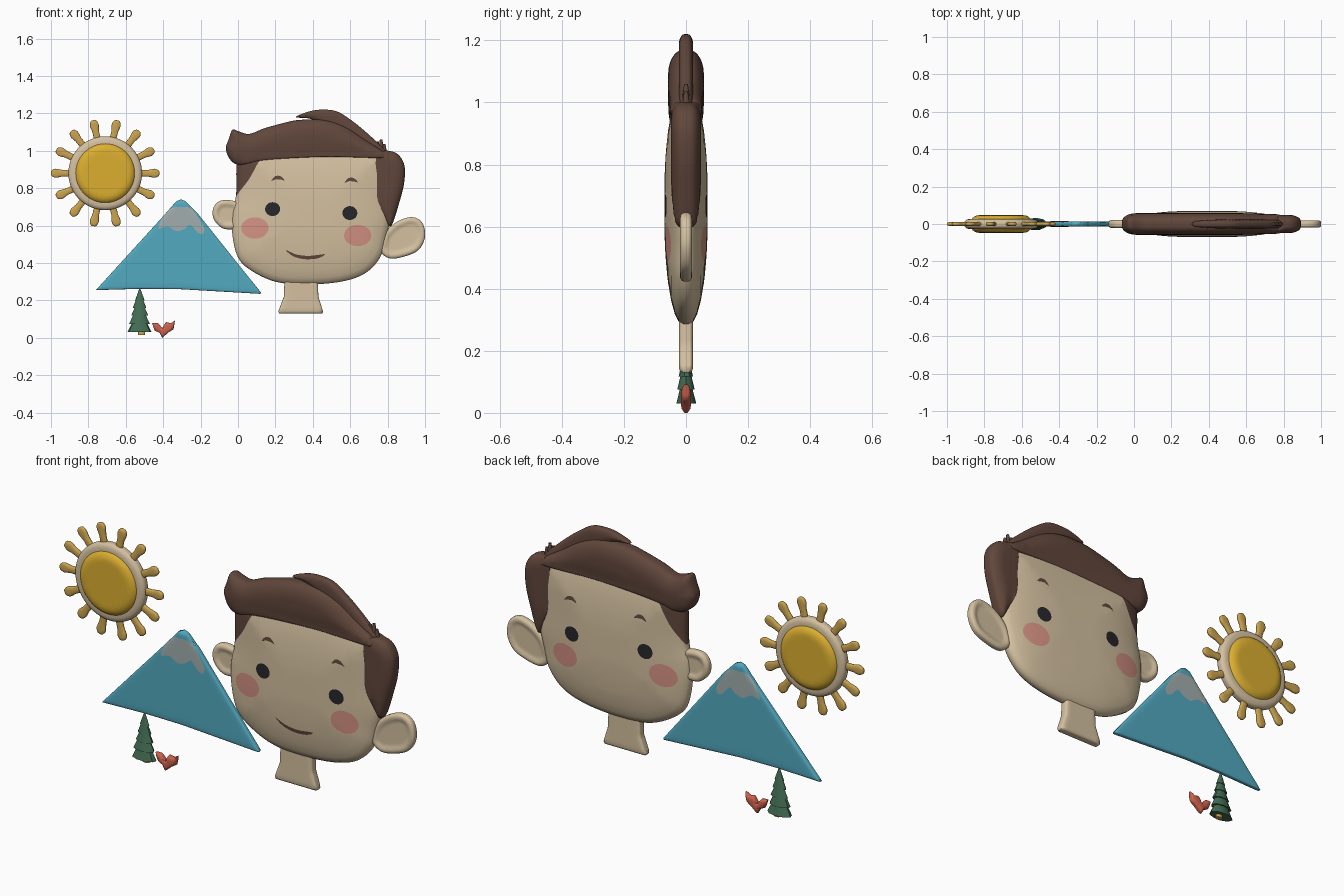
import bpy, bmesh, math
from mathutils import Vector, Matrix
from mathutils.geometry import delaunay_2d_cdt

if "Cube" in bpy.data.objects:
    bpy.data.objects.remove(bpy.data.objects["Cube"])


def material(name, rgb):
    m = bpy.data.materials.new(name)
    m.diffuse_color = (*rgb, 1)
    m.use_nodes = True
    m.node_tree.nodes["Principled BSDF"].inputs["Base Color"].default_value = m.diffuse_color
    return m


SKIN = material("skin_beige", (.66, .53, .35))
HAIR = material("hair_brown", (.118, .062, .044))
BLUE = material("mountain_blue", (.085, .40, .53))
SNOW = material("snow_grey", (.36, .42, .42))
SUN = material("sun_yellow", (.72, .43, .03))
RAY = material("ray_gold", (.60, .37, .08))
GREEN = material("tree_green", (.055, .15, .085))
RED = material("coral_red", (.62, .12, .075))
PINK = material("blush_pink", (.67, .29, .23))
BLACK = material("eye_black", (.02, .02, .025))


def clamp(v):
    return max(0.0, min(1.0, v))


def ellipse(cx, cz, rx, rz, n=32):
    return [(cx + rx * math.cos(i * math.tau / n), cz + rz * math.sin(i * math.tau / n)) for i in range(n)]


def outline(pts, step, smooth):
    """Closed outline in hundredths -> evenly divided curve or polygon."""
    p = [Vector(q) / 100 for q in pts]
    out = []
    for i in range(len(p)):
        a, b, c, d = p[i - 1], p[i], p[(i + 1) % len(p)], p[(i + 2) % len(p)]
        n = max(1, round((c - b).length / step))
        for k in range(n):
            t = k / n
            if smooth:
                out.append(.5 * (2 * b + (c - a) * t + (2 * a - 5 * b + 4 * c - d) * t * t
                                 + (3 * b - a - 3 * c + d) * t ** 3))
            else:
                out.append(b.lerp(c, t))
    return out


def inside(p, poly):
    hit = False
    for i, b in enumerate(poly):
        a = poly[i - 1]
        if (a.y > p.y) != (b.y > p.y) and p.x < (b.x - a.x) * (p.y - a.y) / (b.y - a.y) + a.x:
            hit = not hit
    return hit


def border_dist(p, poly):
    best = 9.0
    for i, b in enumerate(poly):
        a = poly[i - 1]
        dx, dy, ex, ey = b.x - a.x, b.y - a.y, p.x - a.x, p.y - a.y
        t = clamp((ex * dx + ey * dy) / (dx * dx + dy * dy + 1e-12))
        best = min(best, (ex - t * dx) ** 2 + (ey - t * dy) ** 2)
    return math.sqrt(best)


def puff(name, pts, mat, thick, radius, edge=.01, step=.02, smooth=True, details=(), dip=0):
    """Inflated two-sided cushion; details are (outline, material, also_on_back)."""
    poly = outline(pts, step, smooth)
    verts, n = list(poly), len(poly)
    edges = [(i, (i + 1) % n) for i in range(n)]
    regions = []
    for dpts, dmat, both in details:
        dp = outline(dpts, step, len(dpts) > 5)
        k, m = len(verts), len(dp)
        verts += dp
        edges += [(k + i, k + (i + 1) % m) for i in range(m)]
        regions.append((dp, dmat, both))
    # inset rings for the rounded border, then a grid in the middle
    area = sum(poly[i - 1].cross(poly[i]) for i in range(n))
    for f in (.03, .1, .22, .4, .65):
        for i in range(n):
            t = poly[(i + 1) % n] - poly[i - 1]
            nrm = Vector((-t.y, t.x)).normalized() * (1 if area > 0 else -1)
            q = poly[i] + nrm * radius * f
            if inside(q, poly) and border_dist(q, poly) > .96 * radius * f:
                verts.append(q)
    x0, x1 = min(p.x for p in poly), max(p.x for p in poly)
    z0, z1 = min(p.y for p in poly), max(p.y for p in poly)
    for i in range(int((x1 - x0) / step) + 1):
        for j in range(int((z1 - z0) / step) + 1):
            q = Vector((x0 + (i + .5 * (j % 2)) * step, z0 + j * step))
            if inside(q, poly) and border_dist(q, poly) > .8 * radius:
                verts.append(q)
    vs, _, tris, *_ = delaunay_2d_cdt(verts, edges, [], 0, 1e-5)

    def height(p):
        d = border_dist(p, poly)
        e = edge(p.x, p.y) if callable(edge) else edge
        h = e + (thick - e) * math.sqrt(max(0, 1 - (1 - clamp(d / radius)) ** 2))
        return h * (1 - dip * clamp((d - .02) / .02))

    bm = bmesh.new()
    hs = [height(p) for p in vs]
    front = [bm.verts.new((p.x, -h, p.y)) for p, h in zip(vs, hs)]
    back = [bm.verts.new((p.x, h, p.y)) for p, h in zip(vs, hs)]
    mats, count = [mat], {}
    for tri in tris:
        c = sum((vs[i] for i in tri), Vector((0, 0))) / len(tri)
        if not inside(c, poly):
            continue
        ff = bm.faces.new([front[i] for i in tri])
        fb = bm.faces.new([back[i] for i in reversed(tri)])
        for dp, dmat, both in regions:
            if inside(c, dp):
                if dmat not in mats:
                    mats.append(dmat)
                ff.material_index = mats.index(dmat)
                if both:
                    fb.material_index = mats.index(dmat)
        for a, b in zip(tri, list(tri[1:]) + [tri[0]]):
            count.setdefault(frozenset((a, b)), []).append((a, b, ff.material_index))
    for uses in count.values():
        if len(uses) == 1:
            a, b, mi = uses[0]
            bm.faces.new((front[b], front[a], back[a], back[b])).material_index = mi
    bmesh.ops.delete(bm, geom=[v for v in bm.verts if not v.link_faces], context='VERTS')
    return finish(name, bm, mats)


def finish(name, bm, mats):
    bmesh.ops.recalc_face_normals(bm, faces=bm.faces)
    me = bpy.data.meshes.new(name)
    bm.to_mesh(me)
    bm.free()
    for m in mats:
        me.materials.append(m)
    ob = bpy.data.objects.new(name, me)
    bpy.context.collection.objects.link(ob)
    return ob


def cones(name, parts, mat, sides, squash):
    """Stack of flattened cones: (x, z_bottom, z_top, r_bottom, r_top)."""
    bm = bmesh.new()
    for k, (x, za, zb, ra, rb) in enumerate(parts):
        mtx = (Matrix.Translation((x, 0, (za + zb) / 2)) @ Matrix.Diagonal((1, squash, 1, 1))
               @ Matrix.Rotation(k * .5, 4, 'Z'))
        bmesh.ops.create_cone(bm, cap_ends=True, segments=sides, radius1=ra, radius2=rb, depth=zb - za, matrix=mtx)
    return finish(name, bm, [mat])


# Face with painted sideburn, cheeks, eyes, brows and mouth
face = [(-1, 77), (-3, 66), (-3, 55), (0, 43), (7, 36), (20, 30), (36, 28.5), (55, 30), (68, 34.5), (76, 43),
        (79, 53), (81, 62), (81, 74), (81, 90), (76, 100), (60, 104), (33, 104), (9, 103), (0, 96)]
sideburn = [(-8, 98), (14, 98), (11, 94), (6, 85), (1, 78.5), (-2, 75), (-8, 74)]
mouth = [(25.5, 47), (31, 44.6), (38, 43.8), (46.5, 44.7), (43, 42.6), (36, 42), (29.5, 43.6)]
details = [(sideburn, HAIR, True), (mouth, HAIR, False)]
for ex, ez, bx, bz, cx, cz in ((18.5, 68.8, 21.3, 85, 9, 58.7), (59.8, 66.7, 60.5, 84, 64, 54.7)):
    brow = [(bx - 3.5, bz - 1.2), (bx - 1.5, bz + 1.4), (bx + 1.5, bz + 1.4), (bx + 3.7, bz - 1),
            (bx + 1.5, bz - .4), (bx - 1, bz - .2)]
    details += [(ellipse(ex, ez, 4, 3.7), BLACK, True), (brow, HAIR, True),
                (ellipse(cx, cz, 7.3, 5.7), PINK, True)]
puff("face", face, SKIN, .07, .34, step=.017, details=details)

# Neck and ears
puff("neck", [(25, 34), (24.5, 22), (21.5, 14), (22, 13), (45, 13), (45.5, 14), (43, 22), (42.5, 34)],
     SKIN, .023, .02, .012, .015, smooth=False)
puff("left_ear", [(1, 60), (-4, 58), (-9, 59), (-13, 63.5), (-13.3, 69), (-10, 73), (-4, 73.5), (1, 71)],
     SKIN, .022, .02, .006, .008, dip=.35)
puff("right_ear", [(76, 47), (78.5, 56), (85, 62), (93, 64.5), (98.5, 61.5), (100, 54), (96.5, 47), (89, 43.5),
                   (81, 42.5)], SKIN, .02, .02, .006, .009, dip=.35)

# Hair: main mass, side lock, swept lock and tuft
puff("main_hair", [(-6.5, 101), (-5, 106), (-3, 111.3), (0, 110.5), (6, 109), (14, 112), (25, 115), (33, 116.5),
                   (46, 116.5), (57, 113), (68, 106), (77, 100), (78, 97), (74, 96.2), (49, 96.8), (28, 96),
                   (11, 94.5), (1, 92.5), (-4, 95)], HAIR, .058, .08,
     lambda x, z: .012 + .036 * clamp((1.03 - z) / .06) * clamp((x + .05) / .1), .015)
puff("side_hair", [(74, 97), (78, 100), (85, 98.5), (89, 92), (88.7, 82), (86, 71.5), (83, 62), (81, 59.5),
                   (78, 66), (74.5, 75), (73.8, 85)], HAIR, .048, .06,
     lambda x, z: .012 + .033 * clamp((.81 - x) / .05), .013)
puff("swept_hair", [(31, 118), (38, 121), (45, 122), (53, 121), (61, 116), (69, 109.5), (78, 101), (80, 98),
                    (65, 100), (49, 112), (39, 117)], HAIR, .023, .035, .006, .012)
cones("hair_tuft", [(.745, .97, 1.05, .022, .008), (.765, .97, 1.06, .02, .007), (.782, .97, 1.035, .018, .007)],
      HAIR, 10, .9)

# Sun: disc, pale ring and fourteen rays
puff("sun_disc", ellipse(-71, 88, 16.2, 16.2, 40), SUN, .047, .045, .012, .015)
puff("sun_ring", ellipse(-71, 88, 19.7, 19.7, 40), SKIN, .027, .03, .006, .015)
for i in range(14):
    a = i * math.tau / 14
    ray = [(18.5, -1.5), (23, -1.8), (26.5, -2.4), (28.7, -1.4), (29, 0), (28.7, 1.4), (26.5, 2.4), (23, 1.8),
           (18.5, 1.5)]
    pts = [(-71 + u * math.cos(a) - v * math.sin(a), 88 + u * math.sin(a) + v * math.cos(a)) for u, v in ray]
    puff(f"sun_ray_{i + 1}", pts, RAY, .011, .018, .003, .009)

# Mountain with snow patch on both sides
snow = [(-36, 69), (-30, 70), (-25, 69), (-20.5, 63), (-17.8, 58), (-18.5, 55.5), (-21.5, 56.2), (-25.6, 60.5),
        (-28, 58.5), (-33, 57), (-37.5, 59.5), (-42.5, 58.5), (-41, 63)]
puff("mountain", [(-76, 25.5), (-52, 26.2), (-31, 26), (12, 23.5), (12.3, 24.2), (-22, 67), (-28, 73), (-30.5, 74),
                  (-33, 73), (-40, 65)], BLUE, .014, .02, .007, .02, smooth=False, details=[(snow, SNOW, True)])

# Pine tree and small coral bird
cones("tree_branches", [(-.527, .03, .12, .066, .02), (-.528, .075, .16, .057, .016), (-.525, .118, .195, .047, .012),
                        (-.526, .16, .23, .037, .009), (-.525, .2, .262, .026, .003)], GREEN, 9, .5)
cones("tree_trunk", [(-.515, .015, .06, .02, .018)], RAY, 10, .7)
puff("small_bird", [(-46, 8), (-43, 8), (-40.5, 5.3), (-38.5, 8.5), (-36, 7.8), (-33.7, 9.2), (-34.5, 4.5),
                    (-37, 3), (-40.5, 0), (-42, 2.8), (-44.5, 3.8)], RED, .016, .016, .005, .012, smooth=False)

# Smooth shading with crisp edges
for ob in bpy.context.scene.objects:
    ob.select_set(True)
    bpy.context.view_layer.objects.active = ob
bpy.ops.object.shade_smooth_by_angle(angle=math.radians(45))
